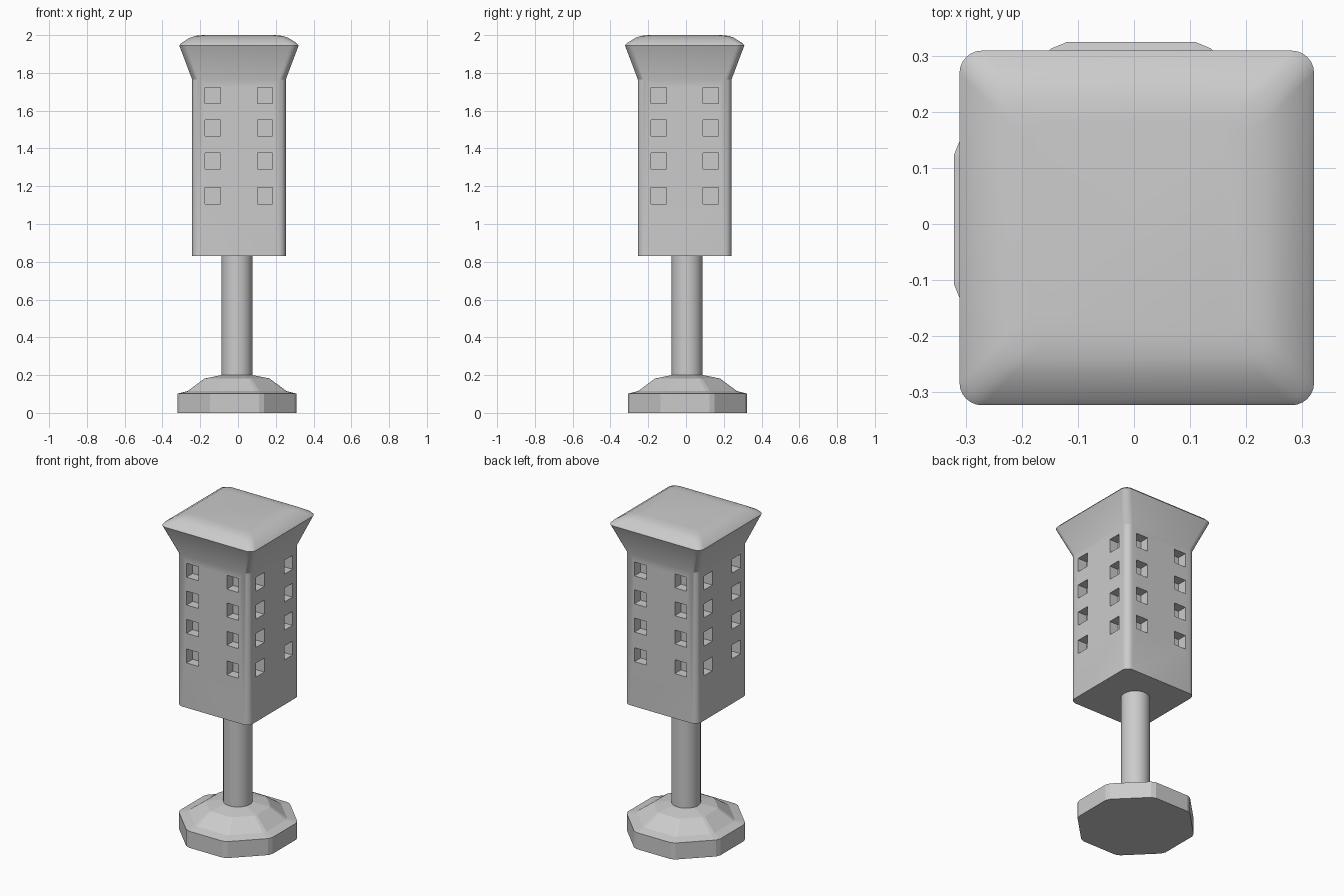
import bpy, bmesh, math
from mathutils import Matrix

if "Cube" in bpy.data.objects:
    bpy.data.objects.remove(bpy.data.objects["Cube"])


def make_object(name, bm, location=(0, 0, 0)):
    bmesh.ops.recalc_face_normals(bm, faces=bm.faces)
    mesh = bpy.data.meshes.new(name)
    bm.to_mesh(mesh)
    bm.free()
    obj = bpy.data.objects.new(name, mesh)
    obj.location = location
    bpy.context.collection.objects.link(obj)
    return obj


def loft(rings):
    """Capped skin through rings of equal point count."""
    bm = bmesh.new()
    loops = [[bm.verts.new(p) for p in ring] for ring in rings]
    n = len(loops[0])
    for low, high in zip(loops, loops[1:]):
        for i in range(n):
            j = (i + 1) % n
            bm.faces.new((low[i], low[j], high[j], high[i]))
    bm.faces.new(loops[0][::-1])
    bm.faces.new(loops[-1])
    return bm


def rounded_square(half, z, radius=0.04, steps=6):
    pts = []
    for q in range(4):
        mid = math.radians(45 + 90 * q)
        cx = math.copysign(half - radius, math.cos(mid))
        cy = math.copysign(half - radius, math.sin(mid))
        for s in range(steps + 1):
            a = math.radians(90 * (q + s / steps))
            pts.append((cx + radius * math.cos(a), cy + radius * math.sin(a), z))
    return pts


def chamfered_octagon(apothem, z, cut=0.12):
    """Octagon with sides facing the axes and a small flat on each corner."""
    edge = apothem * math.tan(math.pi / 8) * (1 - cut)
    pts = []
    for k in range(8):
        a = k * math.pi / 4
        for t in (-edge, edge):
            pts.append((apothem * math.cos(a) - t * math.sin(a),
                        apothem * math.sin(a) + t * math.cos(a), z))
    return pts


def smooth(obj, angle):
    bpy.ops.object.select_all(action='DESELECT')
    obj.select_set(True)
    bpy.context.view_layer.objects.active = obj
    bpy.ops.object.shade_smooth_by_angle(angle=math.radians(angle))


# Faceted stepped foot
base_profile = [(0.316, 0), (0.316, 0.102), (0.262, 0.115), (0.172, 0.182), (0.083, 0.2)]
make_object("base", loft([chamfered_octagon(r, z) for r, z in base_profile]),
            (-0.005, 0.008, 0))

# Round pole
bm = bmesh.new()
bmesh.ops.create_cone(bm, cap_ends=True, segments=32, radius1=0.082, radius2=0.082,
                      depth=0.65, matrix=Matrix.Translation((0, 0, 0.515)))
smooth(make_object("pole", bm, (-0.005, 0.006, 0)), 30)

# Square tower with flared head and softened roof
tower_profile = [(0.248, 0.83), (0.248, 1.765), (0.316, 1.945),
                 (0.305, 1.958), (0.26, 1.986), (0.23, 1.996), (0.19, 2.0)]
tower = make_object("tower", loft([rounded_square(h, z) for h, z in tower_profile]),
                    (0.005, -0.007, 0))

# Recessed windows: two columns of four on every side
bm = bmesh.new()
depth = 0.06
for side in range(4):
    turn = Matrix.Rotation(side * math.pi / 2, 4, 'Z')
    for x in (-0.138, 0.138):
        for z in (1.15, 1.333, 1.508, 1.68):
            place = Matrix.Translation((x, -0.248, z))
            size = Matrix.Diagonal((0.081, 2 * depth, 0.086, 1))
            bmesh.ops.create_cube(bm, size=1, matrix=turn @ place @ size)
cutter = make_object("window_cutter", bm, tower.location)
cutter.hide_render = True

smooth(tower, 25)
mod = tower.modifiers.new("windows", 'BOOLEAN')
mod.operation = 'DIFFERENCE'
mod.solver = 'EXACT'
mod.object = cutter
bpy.ops.object.modifier_move_to_index(modifier=mod.name, index=0)
bpy.ops.object.modifier_apply(modifier=mod.name)
bpy.data.objects.remove(cutter)
smooth(tower, 25)
